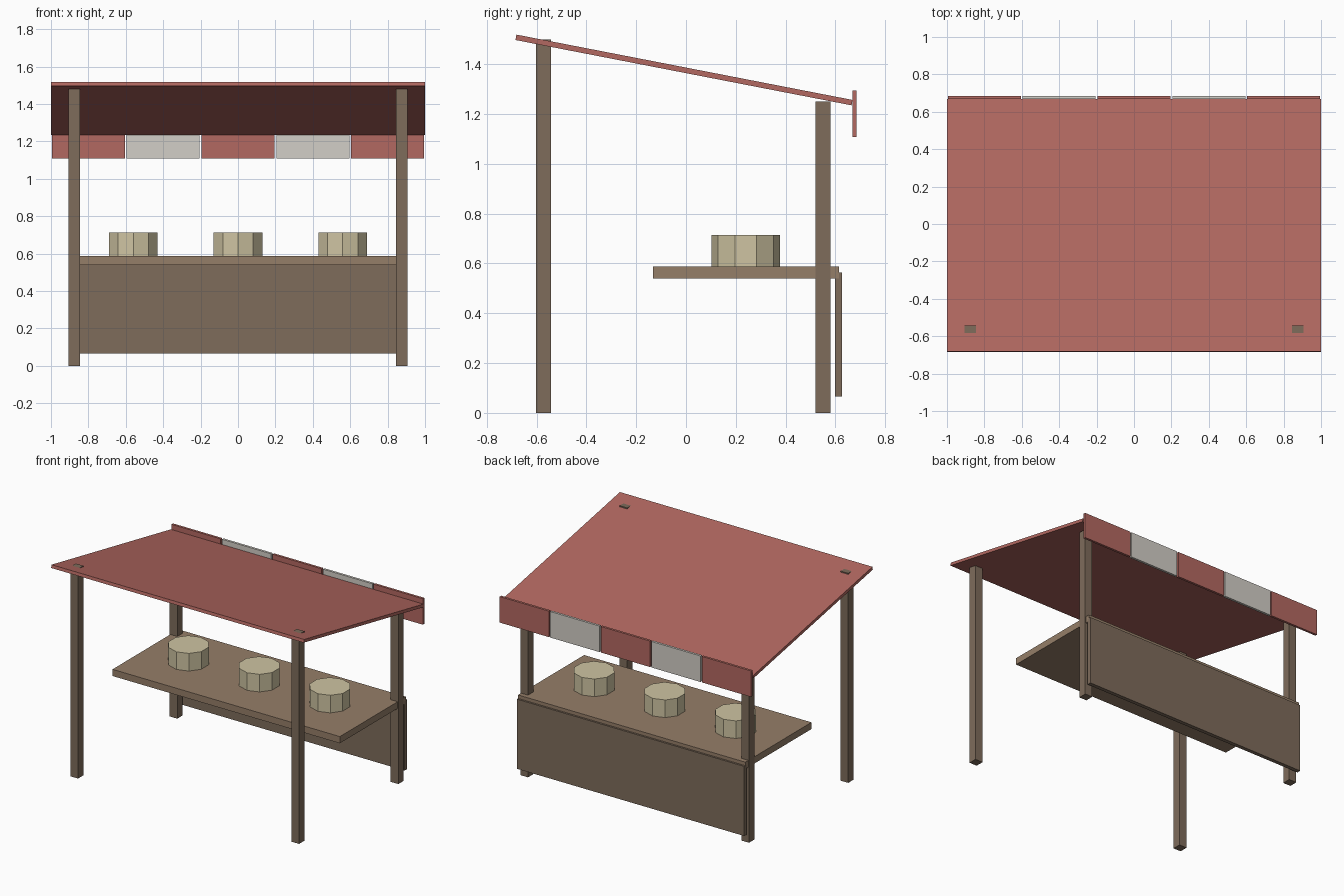
import bpy
from math import radians

if "Cube" in bpy.data.objects:
    bpy.data.objects.remove(bpy.data.objects["Cube"])


def material(name, rgb):
    m = bpy.data.materials.new(name)
    m.diffuse_color = (*rgb, 1.0)
    m.use_nodes = True
    m.node_tree.nodes["Principled BSDF"].inputs["Base Color"].default_value = m.diffuse_color
    return m


POST = material("post_wood", (0.21, 0.15, 0.105))
TOP = material("counter_wood", (0.30, 0.21, 0.14))
RED = material("red_cloth", (0.45, 0.14, 0.12))
WHITE = material("white_cloth", (0.65, 0.62, 0.57))
GOODS = material("goods", (0.62, 0.55, 0.36))


def box(name, center, size, mat, tilt=0.0):
    bpy.ops.mesh.primitive_cube_add(size=1, location=center)
    ob = bpy.context.object
    ob.name = name
    ob.scale = size
    bpy.ops.object.transform_apply(location=False, rotation=False, scale=True)
    ob.rotation_euler.x = tilt
    ob.data.materials.append(mat)
    return ob


# Corner posts: tall pair at -y, short pair at +y
for side, x in (("left", -0.875), ("right", 0.875)):
    box(f"tall_post_{side}", (x, -0.572, 0.75), (0.06, 0.06, 1.5), POST)
    box(f"short_post_{side}", (x, 0.55, 0.625), (0.06, 0.06, 1.25), POST)

# Counter top and serving-side panel
box("counter_top", (0, 0.24, 0.564), (1.8, 0.747, 0.048), TOP)
box("counter_panel", (0, 0.613, 0.314), (1.8, 0.028, 0.498), POST)

# Sloping awning roof
box("awning_roof", (0, -0.008, 1.377), (2.0, 1.375, 0.022), RED, radians(-11))

# Valance of alternating cloth flaps
for i in range(5):
    box(f"valance_flap_{i + 1}", (-0.8 + 0.4 * i, 0.677, 1.201),
        (0.39, 0.017, 0.186), WHITE if i % 2 else RED)

# Round goods on the counter
for i, x in enumerate((-0.56, 0, 0.56)):
    bpy.ops.mesh.primitive_cylinder_add(vertices=10, radius=0.1375, depth=0.126,
                                        location=(x, 0.24, 0.651))
    tub = bpy.context.object
    tub.name = f"goods_tub_{i + 1}"
    tub.data.materials.append(GOODS)
